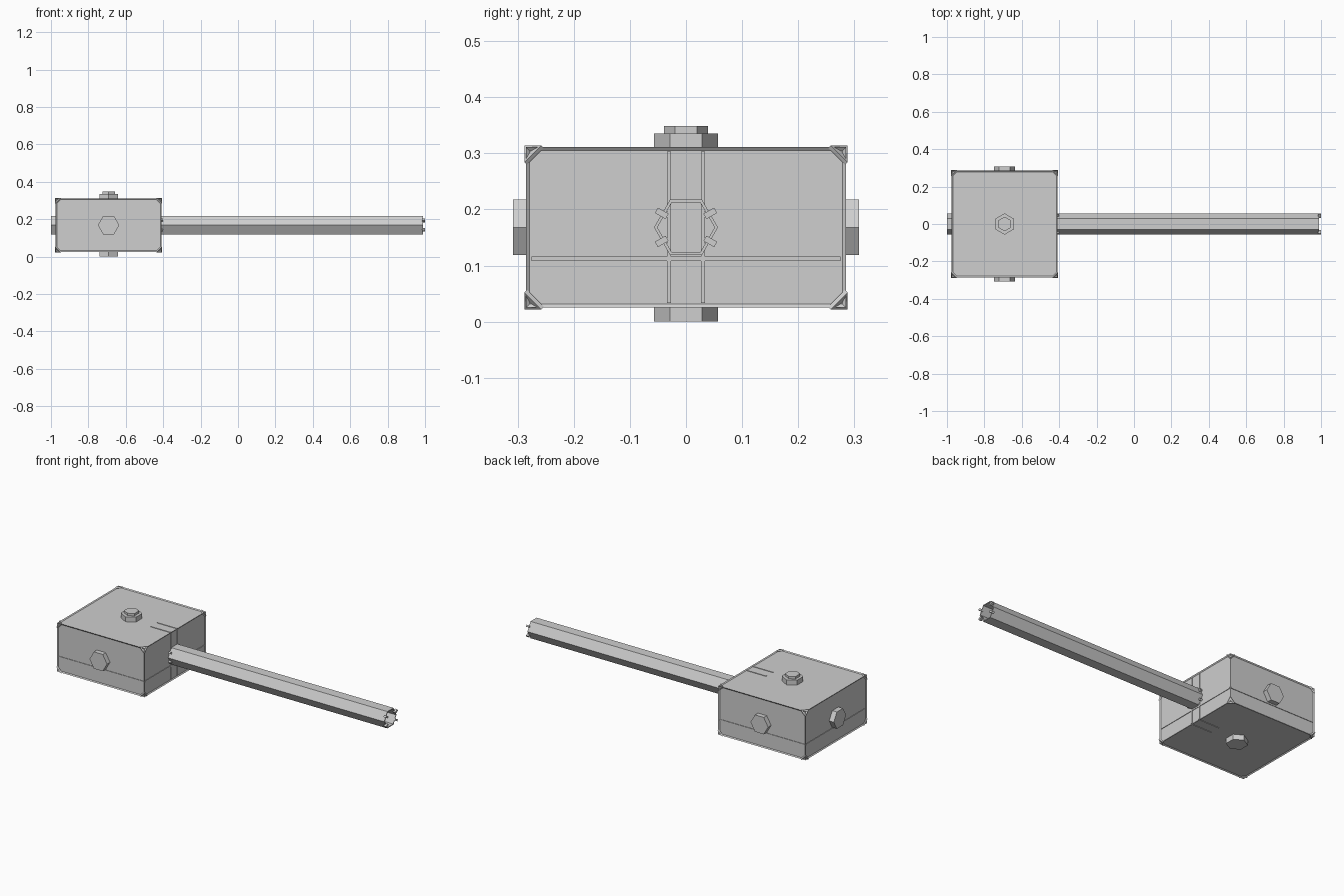
import bpy, bmesh, math
from mathutils import Vector, Matrix

if "Cube" in bpy.data.objects:
    bpy.data.objects.remove(bpy.data.objects["Cube"])

CX, CZ = -0.692, 0.168      # centre of the head
R = 0.057                   # hexagon radius

steel = bpy.data.materials.new("grey_steel")
steel.diffuse_color = (0.62, 0.62, 0.62, 1)
steel.use_nodes = True
steel.node_tree.nodes["Principled BSDF"].inputs["Base Color"].default_value = steel.diffuse_color


def finish(name, bm):
    bmesh.ops.recalc_face_normals(bm, faces=bm.faces)
    me = bpy.data.meshes.new(name)
    bm.to_mesh(me)
    bm.free()
    me.materials.append(steel)
    ob = bpy.data.objects.new(name, me)
    bpy.context.collection.objects.link(ob)
    return ob


def add_box(bm, centre, size, rot=None):
    m = Matrix.Translation(centre)
    if rot is not None:
        m = m @ rot
    bmesh.ops.create_cube(bm, size=1, matrix=m @ Matrix.Diagonal((*size, 1)))


def hexagon(bm, axis, start, end, r0, r1, capped=True):
    """Six-sided prism along an axis, centred on the head."""
    rings = []
    for t, r in ((start, r0), (end, r1)):
        ring = []
        for i in range(6):
            c, s = r * math.cos(i * math.pi / 3), r * math.sin(i * math.pi / 3)
            p = {'x': (t, c, CZ + s), 'y': (CX + c, t, CZ + s), 'z': (CX + s, c, t)}[axis]
            ring.append(bm.verts.new(p))
        rings.append(ring)
    a, b = rings
    for i in range(6):
        j = (i + 1) % 6
        bm.faces.new((a[i], a[j], b[j], b[i]))
    if capped:
        bm.faces.new(a)
        bm.faces.new(b)


# Head: block with a raised rim round every face
bm = bmesh.new()
add_box(bm, (CX, 0, CZ), (0.566, 0.57, 0.286))
bmesh.ops.recalc_face_normals(bm, faces=bm.faces)
bmesh.ops.inset_individual(bm, faces=bm.faces[:], thickness=0.009, depth=-0.005)
finish("head_block", bm)

# Thin bands on the head
bm = bmesh.new()
for s in (-1, 1):
    add_box(bm, (CX, s * 0.28, 0.112), (0.55, 0.006, 0.008))
    add_box(bm, (CX + s * 0.278, 0, 0.112), (0.006, 0.55, 0.008))
    add_box(bm, (CX + 0.278, s * 0.03, CZ), (0.006, 0.007, 0.27))
    for t in (-1, 1):
        add_box(bm, (-0.48, s * 0.03, CZ + t * 0.138), (0.13, 0.007, 0.006))
finish("head_bands", bm)

# Triangular clips across the eight corners
bm = bmesh.new()
d, th = 0.030, 0.008
for sx in (-1, 1):
    for sy in (-1, 1):
        for sz in (-1, 1):
            sg = Vector((sx, sy, sz))
            corner = Vector((CX + sx * 0.286, sy * 0.288, CZ + sz * 0.146))
            n = sg.normalized() * th
            pts = [corner - Vector([sg[k] * d if k == i else 0 for k in range(3)])
                   for i in range(3)]
            lo = [bm.verts.new(p - n) for p in pts]
            hi = [bm.verts.new(p) for p in pts]
            bm.faces.new(lo)
            bm.faces.new(hi)
            for i in range(3):
                j = (i + 1) % 3
                bm.faces.new((lo[i], lo[j], hi[j], hi[i]))
finish("corner_clips", bm)

# Hexagonal bosses on the other five faces
bm = bmesh.new()
hexagon(bm, 'y', -0.308, -0.27, R, R)
hexagon(bm, 'y', 0.27, 0.308, R, R)
hexagon(bm, 'x', -1.0, -0.96, R, R)
hexagon(bm, 'z', 0.0, 0.04, R, R)
hexagon(bm, 'z', 0.295, 0.335, R, R)
hexagon(bm, 'z', 0.33, 0.349, 0.039, 0.039)
finish("hex_bosses", bm)

# Handle: open hexagonal tube
bm = bmesh.new()
hexagon(bm, 'x', -0.42, 0.99, R, R, capped=False)
handle = finish("handle_tube", bm)
mod = handle.modifiers.new("wall", 'SOLIDIFY')
mod.thickness = 0.006
mod.offset = -1

# Small clips on the slanted sides at both handle ends
bm = bmesh.new()
for x in (-0.408, 0.992):
    for a in (30, 150, 210, 330):
        t = math.radians(a)
        pos = (x, 0.050 * math.cos(t), CZ + 0.050 * math.sin(t))
        add_box(bm, pos, (0.016, 0.022, 0.011), Matrix.Rotation(t, 4, 'X'))
finish("handle_clips", bm)
